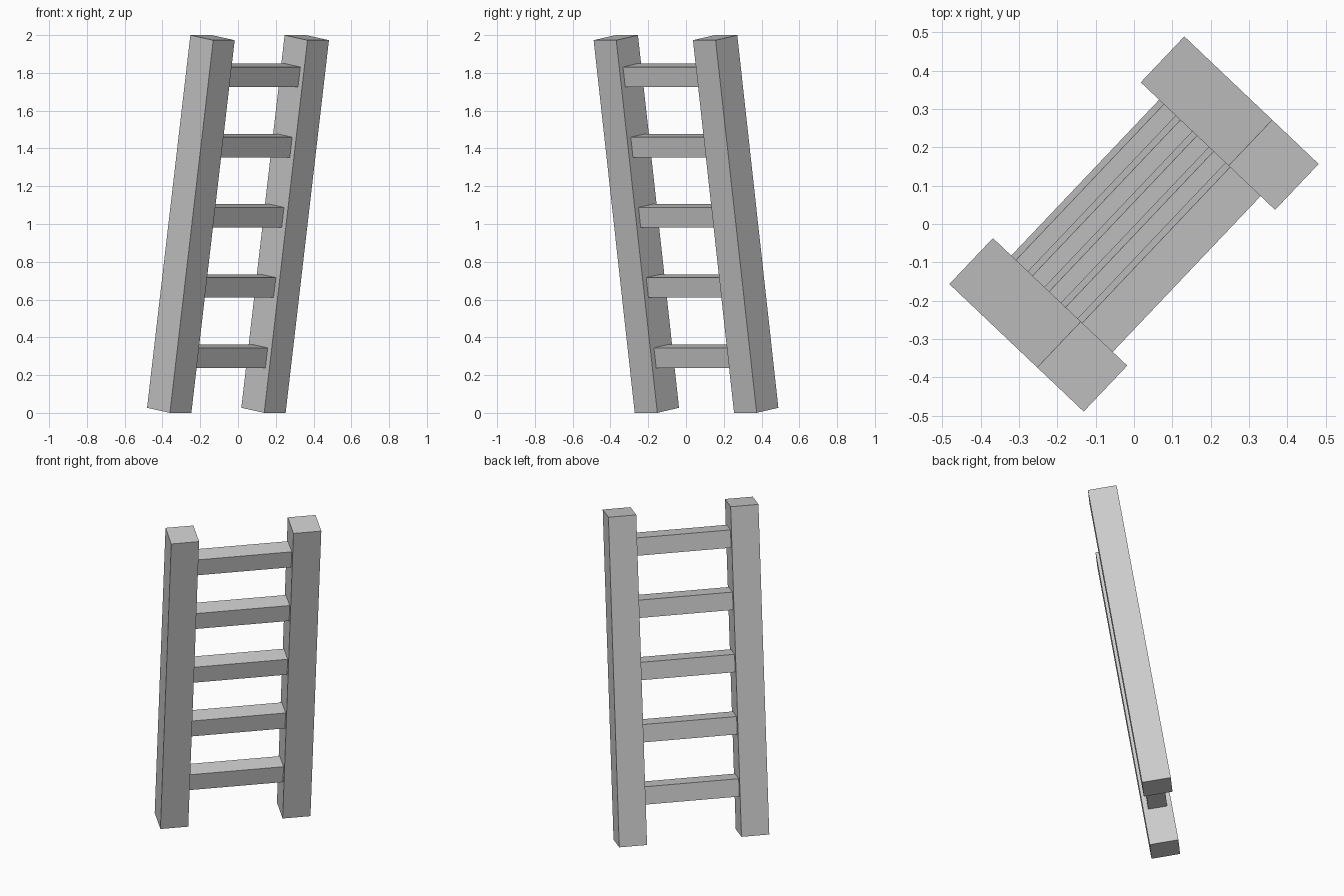
import bpy
from math import radians
from mathutils import Matrix, Vector

if "Cube" in bpy.data.objects:
    bpy.data.objects.remove(bpy.data.objects["Cube"])

# Ladder frame: turned about the vertical, leaning forward, centred at mid height
FRAME = (Matrix.Translation((0, 0, 1))
         @ Matrix.Rotation(radians(46.5), 4, 'Z')
         @ Matrix.Rotation(radians(9.1), 4, 'X'))


def beam(name, centre, size):
    """Flat-sided box placed in the ladder frame."""
    bpy.ops.mesh.primitive_cube_add(size=1)
    ob = bpy.context.object
    ob.name = name
    ob.data.transform(Matrix.Diagonal((*size, 1)))
    ob.matrix_world = FRAME @ Matrix.Translation(Vector(centre))
    return ob


RAIL_W, RAIL_D, RAIL_L = 0.165, 0.169, 1.998
INNER = 0.28  # half the gap between the rails

# Side rails
for side, label in ((-1, "left"), (1, "right")):
    beam(f"{label}_rail", (side * (INNER + RAIL_W / 2), 0, 0),
         (RAIL_W, RAIL_D, RAIL_L))

# Five evenly spaced rungs
for i in range(5):
    beam(f"rung_{i + 1}", (0, 0, -0.709 + 0.3765 * i),
         (2 * INNER, 0.111, 0.108))
